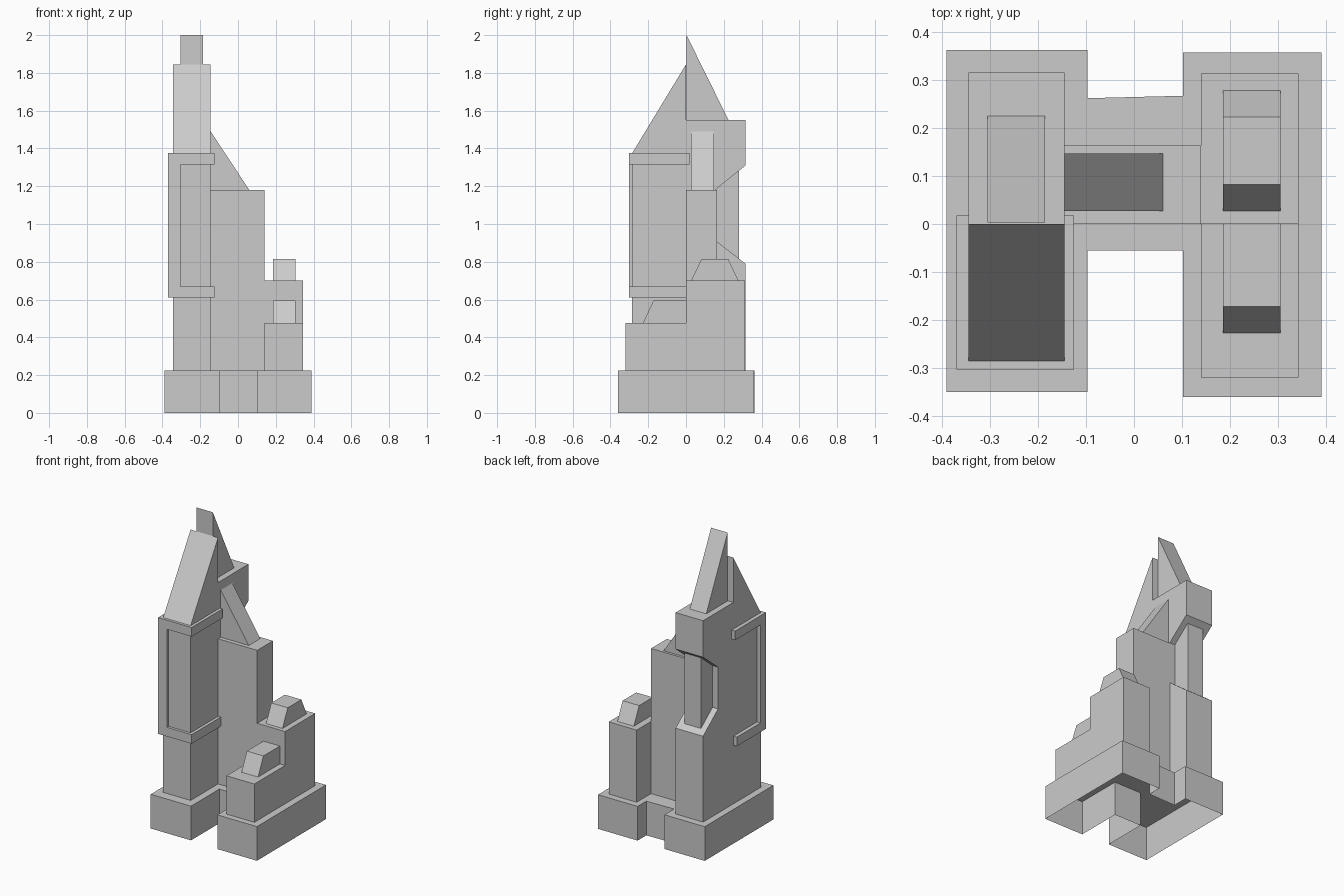
import bpy, bmesh

cube = bpy.data.objects.get("Cube")
if cube:
    bpy.data.objects.remove(cube, do_unlink=True)

stone = bpy.data.materials.new("grey stone")
stone.use_nodes = True
stone.diffuse_color = (0.6, 0.6, 0.6, 1)
bsdf = next(n for n in stone.node_tree.nodes if n.type == 'BSDF_PRINCIPLED')
bsdf.inputs["Base Color"].default_value = (0.6, 0.6, 0.6, 1)

# How each extrusion axis maps (u, v, depth) to (x, y, z)
PLACE = {'x': lambda u, v, d: (d, u, v),
         'y': lambda u, v, d: (u, d, v),
         'z': lambda u, v, d: (u, v, d)}


def prism(name, axis, profile, start, end, open_start=False):
    """Extrude a flat profile along an axis, optionally leaving its start open."""
    bm = bmesh.new()
    place = PLACE[axis]
    a = [bm.verts.new(place(u, v, start)) for u, v in profile]
    b = [bm.verts.new(place(u, v, end)) for u, v in profile]
    bottom = bm.faces.new(a)
    bm.faces.new(b)
    for i in range(len(a)):
        j = (i + 1) % len(a)
        bm.faces.new((a[i], a[j], b[j], b[i]))
    bmesh.ops.recalc_face_normals(bm, faces=bm.faces)
    if open_start:
        bmesh.ops.delete(bm, geom=[bottom], context='FACES_ONLY')
    mesh = bpy.data.meshes.new(name)
    bm.to_mesh(mesh)
    bm.free()
    mesh.materials.append(stone)
    obj = bpy.data.objects.new(name, mesh)
    bpy.context.collection.objects.link(obj)
    return obj


def box(name, x0, x1, y0, y1, z0, z1):
    return prism(name, 'z', [(x0, y0), (x1, y0), (x1, y1), (x0, y1)], z0, z1)


BASE = 0.225          # top of the plinth
TX0, TX1 = -0.345, -0.145   # tall tower sides
LX0, LX1 = 0.14, 0.343      # low tower sides

# H-shaped plinth, hollow underneath
prism("base", 'z', [
    (-0.39, -0.35), (-0.097, -0.35), (-0.097, -0.055), (0.102, -0.055),
    (0.102, -0.36), (0.39, -0.36), (0.39, 0.357), (0.102, 0.357),
    (0.102, 0.267), (-0.097, 0.262), (-0.097, 0.362), (-0.39, 0.362)],
    0, BASE, open_start=True)

# Tall tower: front shaft with sloped roof
prism("tall_tower_front", 'x', [
    (-0.285, BASE), (0, BASE), (0, 1.845), (-0.285, 1.375)], TX0, TX1)

# Tall tower: rear shaft with a notch holding a narrow column
prism("tall_tower_rear", 'x', [
    (0, BASE), (0.315, BASE), (0.315, 0.79), (0.16, 0.91),
    (0.16, 1.185), (0.315, 1.31), (0.315, 1.55), (0, 1.55)], TX0, TX1)
prism("notch_column", 'x', [
    (0.16, 0.91), (0.28, 0.817), (0.28, 1.282), (0.16, 1.185)], -0.305, -0.185)
prism("spire", 'x', [(0.003, 1.55), (0.225, 1.55), (0.003, 2.0)], -0.305, -0.185)

# Raised bracket around the front shaft
box("upper_band", -0.37, -0.125, -0.303, 0.018, 1.315, 1.375)
box("lower_band", -0.37, -0.125, -0.303, 0.0, 0.61, 0.67)
box("corner_strip", -0.37, -0.305, -0.303, -0.245, 0.67, 1.315)

# Middle block and its buttress
box("middle_block", TX1, LX0, 0.0, 0.163, BASE, 1.18)
prism("buttress", 'y', [(TX1, 1.18), (0.06, 1.18), (TX1, 1.49)], 0.027, 0.147)

# Low stepped tower and its caps
box("low_tower_rear", LX0, LX1, 0.0, 0.313, BASE, 0.70)
box("low_tower_front", LX0, LX1, -0.32, 0.0, BASE, 0.477)
prism("rear_cap", 'x', [
    (0.027, 0.70), (0.278, 0.70), (0.223, 0.815), (0.082, 0.815)], 0.185, 0.305)
prism("front_cap", 'x', [
    (-0.227, 0.477), (0, 0.477), (0, 0.595), (-0.172, 0.595)], 0.185, 0.305)
